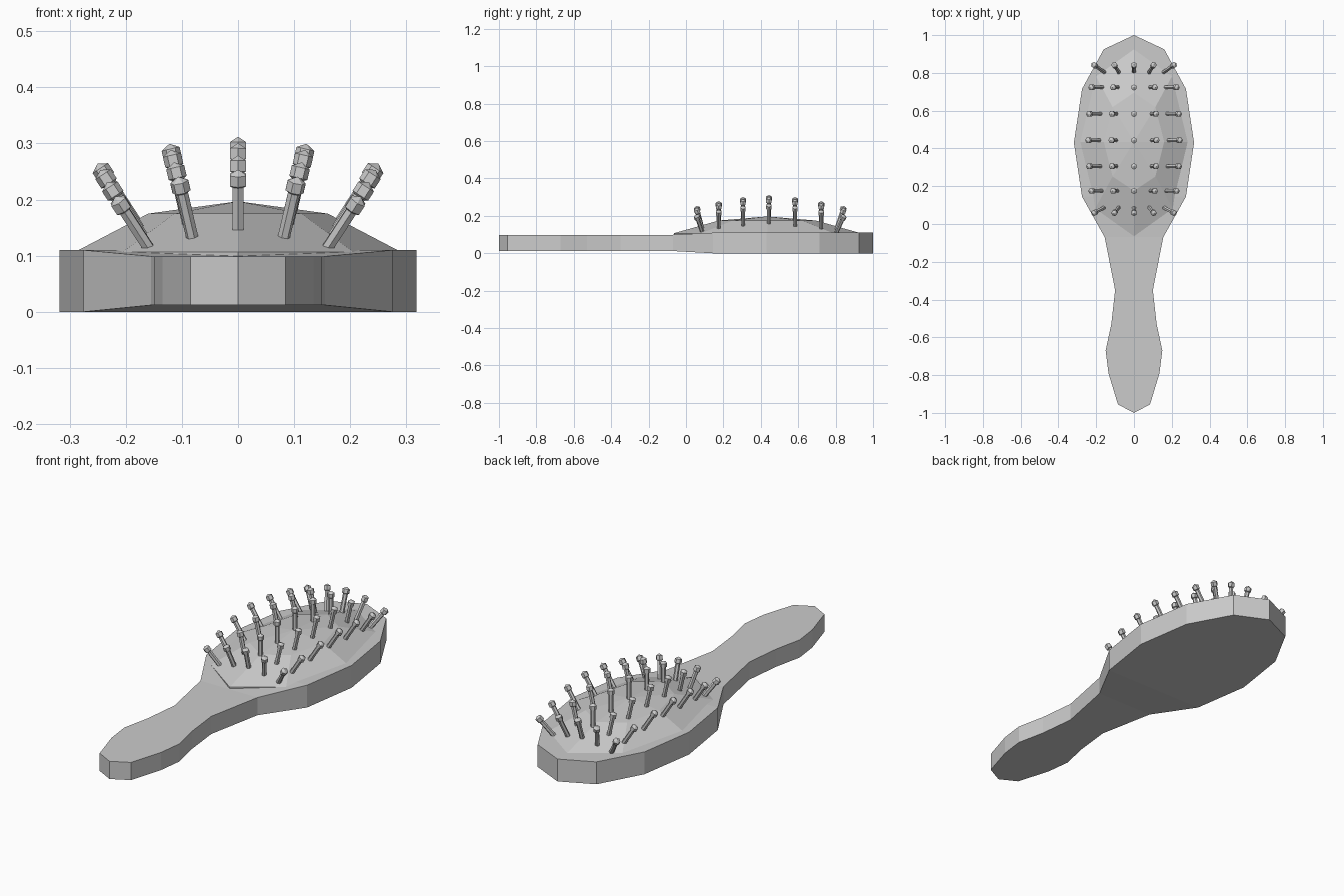
import bpy, bmesh, math
from mathutils import Vector, Matrix

cube = bpy.data.objects.get("Cube")
if cube:
    bpy.data.objects.remove(cube, do_unlink=True)


def finish(bm, name):
    bmesh.ops.recalc_face_normals(bm, faces=bm.faces)
    mesh = bpy.data.meshes.new(name)
    bm.to_mesh(mesh)
    bm.free()
    obj = bpy.data.objects.new(name, mesh)
    bpy.context.collection.objects.link(obj)
    return obj


# Flat paddle and handle: half-width stations (half x, y) from head tip to handle end
HEAD = [(0, 1), (0.16, 0.925), (0.275, 0.715), (0.318, 0.43), (0.275, 0.145)]
HANDLE = [(0.155, -0.07), (0.10, -0.35), (0.12, -0.53), (0.15, -0.67),
          (0.135, -0.79), (0.085, -0.955), (0, -1)]


def build_body():
    bm = bmesh.new()
    rings = []
    for stations, low, high in ((HEAD, 0, 0.11), (HANDLE, 0.012, 0.099)):
        for x, y in stations:
            rings.append([bm.verts.new(p) for p in
                          ((-x, y, low), (x, y, low), (x, y, high), (-x, y, high))])
    for a, b in zip(rings, rings[1:]):
        for i in range(4):
            j = (i + 1) % 4
            bm.faces.new((a[i], a[j], b[j], b[i]))
    # the pointed ends collapse to a single edge
    bmesh.ops.remove_doubles(bm, verts=bm.verts, dist=0.0001)
    return finish(bm, "brush_body")


# Faceted cushion: two elliptical rings and an apex
def build_cushion():
    bm = bmesh.new()
    centre_y, sides = 0.435, 8
    rings = []
    for rx, ry, z in ((0.29, 0.5, 0.05), (0.29, 0.5, 0.107), (0.16, 0.26, 0.175)):
        ring = []
        for i in range(sides):
            a = math.tau * i / sides
            ring.append(bm.verts.new((rx * math.cos(a), centre_y + ry * math.sin(a), z)))
        rings.append(ring)
    apex = bm.verts.new((0, centre_y, 0.197))
    for i in range(sides):
        j = (i + 1) % sides
        for a, b in zip(rings, rings[1:]):
            bm.faces.new((a[i], a[j], b[j], b[i]))
        bm.faces.new((rings[-1][i], rings[-1][j], apex))
    bm.faces.new(rings[0])
    return finish(bm, "cushion")


# One bristle: six-sided shaft with a faceted bead at the tip
def add_bristle(bm, base, tip):
    axis = tip - base
    turn = axis.to_track_quat('Z', 'Y').to_matrix().to_4x4()
    bmesh.ops.create_cone(bm, cap_ends=True, segments=6, radius1=0.011, radius2=0.011,
                          depth=axis.length,
                          matrix=Matrix.Translation((base + tip) / 2) @ turn)
    bmesh.ops.create_uvsphere(bm, u_segments=6, v_segments=3, radius=0.019,
                              matrix=Matrix.Translation(tip) @ turn)


# Row: tip y, backward shift of the base, tip height, sideways spread
ROWS = [(0.06, 0.035, 0.235, 0.87), (0.175, 0, 0.26, 0.93), (0.305, 0, 0.282, 0.98),
        (0.443, 0, 0.293, 1), (0.583, 0, 0.282, 0.98), (0.723, 0, 0.26, 0.93),
        (0.84, -0.045, 0.235, 0.87)]
# Column: tip x, outward lean, height drop, length
COLUMNS = [(0, 0, 0, 0.13), (0.118, 0.028, 0.012, 0.12), (0.24, 0.065, 0.045, 0.1)]


def build_row(number, y, shift, height, spread):
    bm = bmesh.new()
    for x, lean, drop, length in COLUMNS:
        for side in ((-1, 1) if x else (1,)):
            tip = Vector((side * x * spread, y, height - drop))
            add_bristle(bm, tip + Vector((-side * lean, shift, -length)), tip)
    return finish(bm, f"bristle_row_{number}")


build_body()
build_cushion()
for number, row in enumerate(ROWS, 1):
    build_row(number, *row)
